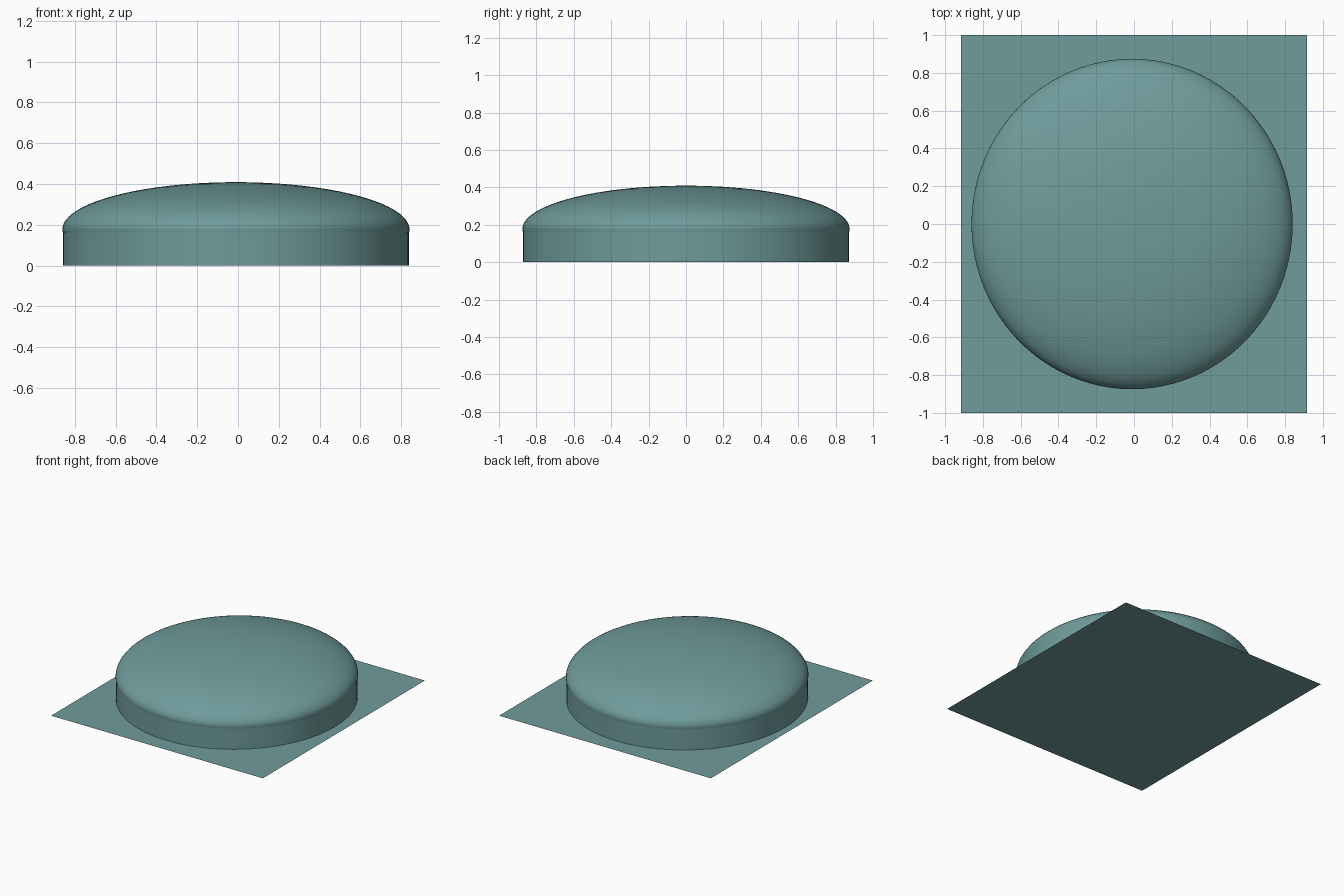
import bpy, bmesh, math

if "Cube" in bpy.data.objects:
    bpy.data.objects.remove(bpy.data.objects["Cube"])

teal = bpy.data.materials.new("teal")
teal.diffuse_color = (0.16, 0.33, 0.33, 1)
teal.use_nodes = True
teal.node_tree.nodes["Principled BSDF"].inputs["Base Color"].default_value = teal.diffuse_color

CX, RX, RY = -0.01, 0.847, 0.871   # oval footprint
SIDES = 96


def add_object(name, bm):
    mesh = bpy.data.meshes.new(name)
    bm.to_mesh(mesh)
    bm.free()
    ob = bpy.data.objects.new(name, mesh)
    bpy.context.collection.objects.link(ob)
    mesh.materials.append(teal)
    return ob


def lathe(name, profile):
    """Spin a (radius, z) profile round z, stretched to the oval footprint."""
    bm = bmesh.new()
    verts = [bm.verts.new((r, 0, z)) for r, z in profile]
    edges = [bm.edges.new(pair) for pair in zip(verts, verts[1:])]
    bmesh.ops.spin(bm, geom=verts + edges, cent=(0, 0, 0), axis=(0, 0, 1),
                   angle=math.tau, steps=SIDES, use_duplicate=False)
    bmesh.ops.remove_doubles(bm, verts=bm.verts, dist=1e-5)
    for v in bm.verts:
        v.co.x = v.co.x * RX + CX
        v.co.y *= RY
    bmesh.ops.recalc_face_normals(bm, faces=bm.faces)
    ob = add_object(name, bm)
    bpy.ops.object.select_all(action='DESELECT')
    ob.select_set(True)
    bpy.context.view_layer.objects.active = ob
    bpy.ops.object.shade_smooth_by_angle(angle=math.radians(40))
    return ob


# flat rectangular ground sheet
bm = bmesh.new()
bmesh.ops.create_grid(bm, x_segments=1, y_segments=1, size=1)
bmesh.ops.scale(bm, vec=(0.915, 1, 1), verts=bm.verts)
add_object("base_sheet", bm)

# upright wall, then a flattened ellipsoid cap that bulges slightly over it
wall = [(1.0, 0.0), (1.0, 0.165)]
start, steps = math.radians(-4), 28
cap = []
for i in range(steps + 1):
    a = start + (math.pi / 2 - start) * i / steps
    cap.append((1.004 * max(math.cos(a), 0), 0.178 + 0.231 * math.sin(a)))
lathe("domed_building", wall + cap)
